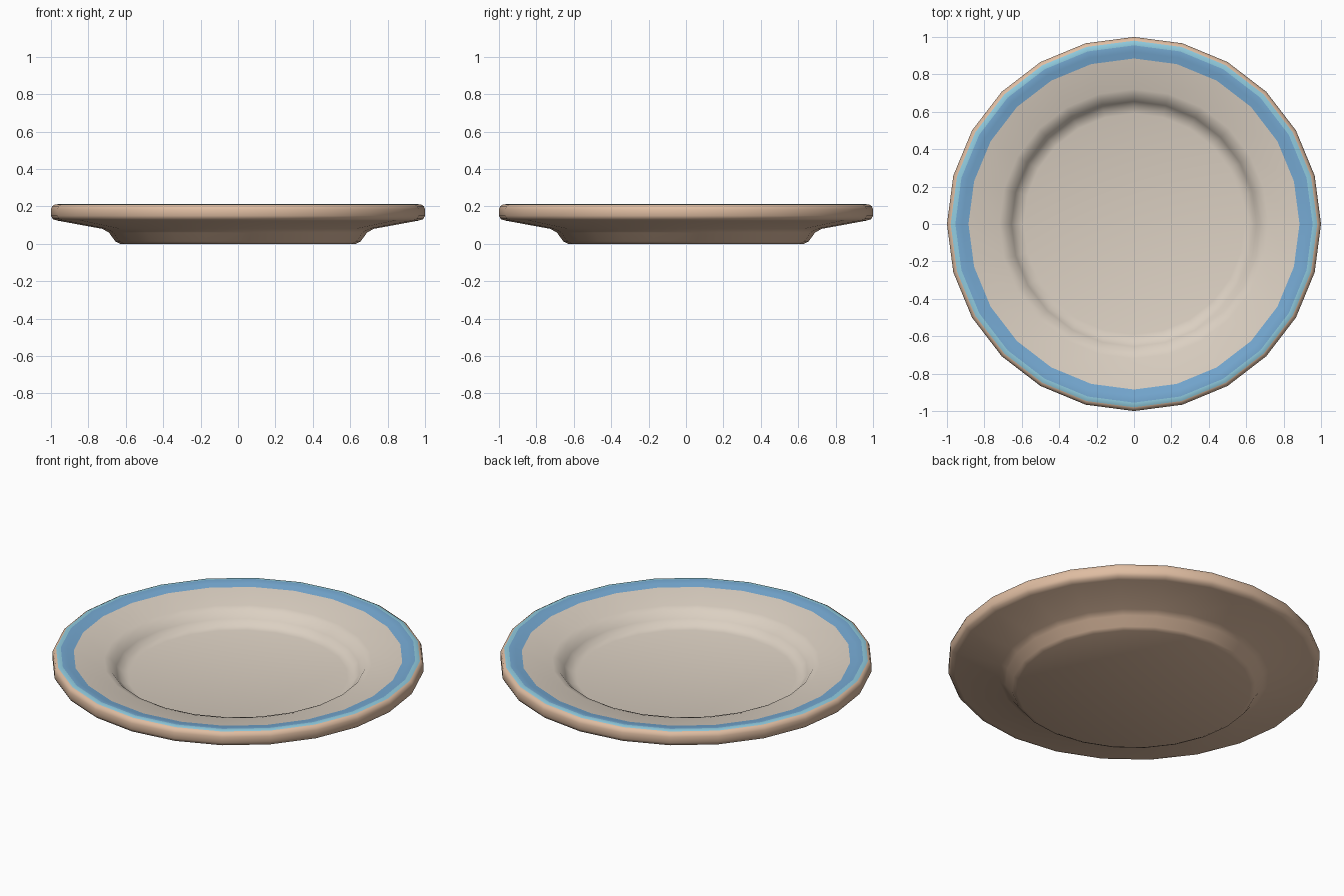
import bpy, bmesh, math

if "Cube" in bpy.data.objects:
    bpy.data.objects.remove(bpy.data.objects["Cube"], do_unlink=True)

SIDES = 24


def make_material(name, colour):
    mat = bpy.data.materials.new(name)
    mat.use_nodes = True
    mat.diffuse_color = (*colour, 1)
    mat.node_tree.nodes["Principled BSDF"].inputs["Base Color"].default_value = (*colour, 1)
    return mat


TAN, CREAM, BLUE, PALE = range(4)
materials = [
    make_material("tan clay", (0.74, 0.51, 0.36)),
    make_material("cream glaze", (0.71, 0.63, 0.54)),
    make_material("blue stripe", (0.18, 0.40, 0.65)),
    make_material("pale blue edge", (0.28, 0.60, 0.74)),
]

# Each entry: radius, height, colour of the band that starts there
profile = [
    # underside: foot, flare and sloping brim
    (0.0, 0.0, TAN), (0.63, 0.0, TAN), (0.655, 0.012, TAN),
    (0.69, 0.06, TAN), (0.725, 0.08, TAN), (0.965, 0.124, TAN),
    # rounded outer edge
    (0.99, 0.132, TAN), (1.0, 0.15, TAN), (1.0, 0.185, TAN),
    (0.993, 0.202, TAN), (0.98, 0.209, PALE),
    # painted rim
    (0.955, 0.213, BLUE), (0.92, 0.206, BLUE), (0.885, 0.199, CREAM),
    # brim, well wall and floor
    (0.72, 0.168, CREAM), (0.685, 0.156, CREAM), (0.655, 0.118, CREAM),
    (0.63, 0.09, CREAM), (0.59, 0.08, CREAM), (0.0, 0.076, CREAM),
]

# Lathe the profile into rings, closing the two centres with fans
bm = bmesh.new()
rings = []
for radius, height, _ in profile:
    steps = SIDES if radius > 0 else 1
    rings.append([
        bm.verts.new((radius * math.cos(math.tau * i / SIDES),
                      radius * math.sin(math.tau * i / SIDES), height))
        for i in range(steps)])

for (lower, upper), (_, _, colour) in zip(zip(rings, rings[1:]), profile):
    for i in range(SIDES):
        j = (i + 1) % SIDES
        corners = [lower[i % len(lower)], lower[j % len(lower)],
                   upper[j % len(upper)], upper[i % len(upper)]]
        face = bm.faces.new(list(dict.fromkeys(corners)))
        face.material_index = colour
bmesh.ops.recalc_face_normals(bm, faces=bm.faces)

mesh = bpy.data.meshes.new("plate")
bm.to_mesh(mesh)
bm.free()
for mat in materials:
    mesh.materials.append(mat)

plate = bpy.data.objects.new("plate", mesh)
bpy.context.collection.objects.link(plate)
bpy.context.view_layer.objects.active = plate
plate.select_set(True)
bpy.ops.object.shade_smooth_by_angle(angle=math.radians(50))
